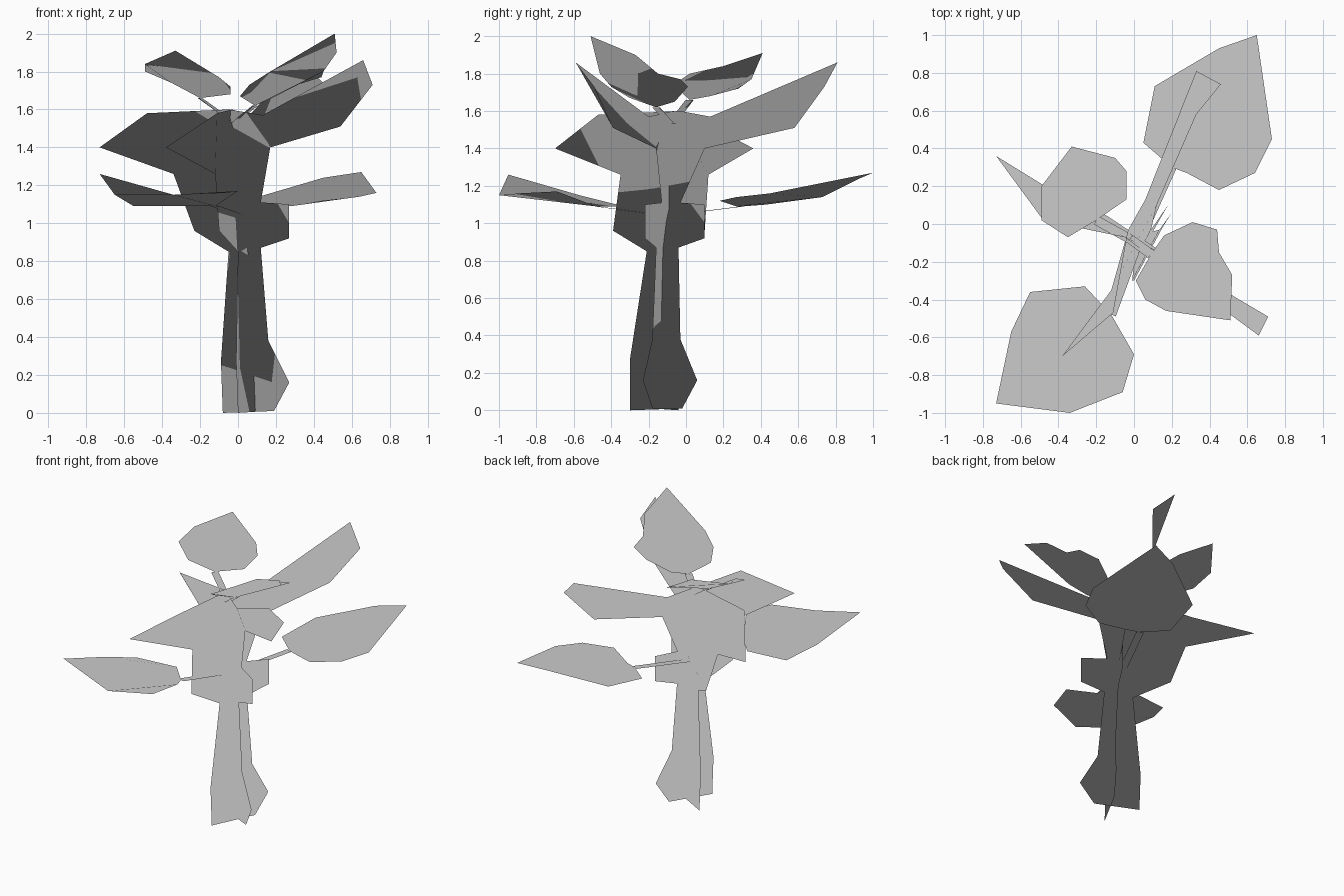
import bpy
import bmesh
from mathutils import Vector

default_cube = bpy.data.objects.get("Cube")
if default_cube:
    bpy.data.objects.remove(default_cube, do_unlink=True)

# One plain grey for the whole plant
GREY = (0.6, 0.6, 0.6, 1.0)
grey = bpy.data.materials.new("plain grey")
grey.use_nodes = True
grey.diffuse_color = GREY
grey.node_tree.nodes["Principled BSDF"].inputs["Base Color"].default_value = GREY
UP = Vector((0, 0, 1))


def make_sheet(name, points, polygons, face_up=False):
    """Build a paper-thin sheet from points and polygon index lists."""
    bm = bmesh.new()
    verts = [bm.verts.new(point) for point in points]
    for polygon in polygons:
        face = bm.faces.new([verts[index] for index in polygon])
        face.normal_update()
        if face_up and face.normal.z < 0:
            face.normal_flip()
    bmesh.ops.triangulate(bm, faces=bm.faces[:])
    mesh = bpy.data.meshes.new(name)
    bm.to_mesh(mesh)
    bm.free()
    mesh.materials.append(grey)
    # Foliage shading: every normal points straight up, so the cards shade evenly
    mesh.shade_smooth()
    mesh.normals_split_custom_set_from_vertices([UP] * len(mesh.vertices))
    sheet = bpy.data.objects.new(name, mesh)
    bpy.context.collection.objects.link(sheet)


def make_leaf(name, outline, root):
    """Bent leaf blade whose outline starts at its base, with a flat stem to the root."""
    make_sheet(name + "_blade", outline, [range(len(outline))], face_up=True)
    start, end = Vector(root), Vector(outline[0])
    side = UP.cross(end - start).normalized() * 0.025
    stem = [start - side, start + side, end + side, end - side]
    make_sheet(name + "_stem", stem, [range(len(stem))], face_up=True)


# Crossed upright cards: trunk, side nub, one pointed branch and one broad branch.
# Both share the same heights, listed around the silhouette from the left foot.
heights = [0, .01, .16, .38, .87, .92, 1.1, 1.11, 1.4, 1.51,
           1.73, 1.86, 1.57, 1.6, 1.58, 1.4, 1.26, .96, .85, .27]
card_parts = {
    "trunk": [0, 1, 2, 3, 4, 18, 19],
    "nub": [4, 5, 6, 7],
    "broad_branch": [8, 9, 10, 11, 12],
    "pointed_branch": [14, 15, 16],
    "body": [18, 4, 7, 8, 12, 13, 14, 16, 17],
}
long_card = [(0, -.3), (.15, -.02), (.2, .06), (.135, -.03), (.1, -.04),
             (.18, .1), (.18, .1), (.09, -.03), (.12, .1), (.33, .58),
             (.46, .74), (.33, .81), (.06, .13), (-.03, -.03), (-.11, -.47),
             (-.38, -.7), (-.12, -.35), (-.1, -.39), (0, -.21), (-.01, -.3)]
wide_card = [(-.08, -.04), (.19, -.18), (.27, -.23), (.16, -.18), (.12, -.16),
             (.27, -.22), (.27, -.22), (.12, -.13), (.17, -.16), (.54, -.39),
             (.71, -.49), (.66, -.59), (.13, -.2), (-.05, -.07), (-.48, .02),
             (-.73, .36), (-.34, .12), (-.23, .1), (-.05, -.07), (-.09, -.04)]
for card_name, plan in (("long_trunk_card", long_card), ("wide_trunk_card", wide_card)):
    card = [(x, y, z) for (x, y), z in zip(plan, heights)]
    make_sheet(card_name, card, card_parts.values())

# Two lower leaves, nearly level with lifted tips
lower_root = (.02, -.1, 1.04)
make_leaf("lower_front_leaf",
          [(-.12, -.48, 1.09), (-.26, -.33, 1.09), (-.55, -.36, 1.09),
           (-.65, -.57, 1.15), (-.73, -.95, 1.26), (-.34, -1, 1.15),
           (-.06, -.89, 1.16), (0, -.69, 1.17)], lower_root)
make_leaf("lower_back_leaf",
          [(.2, .3, 1.09), (.28, .27, 1.09), (.45, .18, 1.12),
           (.64, .27, 1.14), (.73, .45, 1.16), (.65, 1, 1.27),
           (.45, .93, 1.24), (.11, .73, 1.14), (.05, .43, 1.1)], lower_root)

# Two upper leaves, rising steeply
upper_root = (-.02, -.08, 1.53)
make_leaf("upper_back_leaf",
          [(-.2, .02, 1.66), (-.35, -.07, 1.74), (-.49, .02, 1.8),
           (-.49, .2, 1.84), (-.33, .41, 1.91), (-.1, .35, 1.77),
           (-.04, .28, 1.72), (-.04, .13, 1.68)], upper_root)
make_leaf("upper_front_leaf",
          [(.09, -.16, 1.62), (.16, -.06, 1.65), (.31, .01, 1.73),
           (.44, -.03, 1.77), (.45, -.15, 1.8), (.52, -.27, 1.9),
           (.51, -.51, 2), (.17, -.46, 1.8), (.06, -.4, 1.73),
           (.01, -.3, 1.67)], upper_root)
